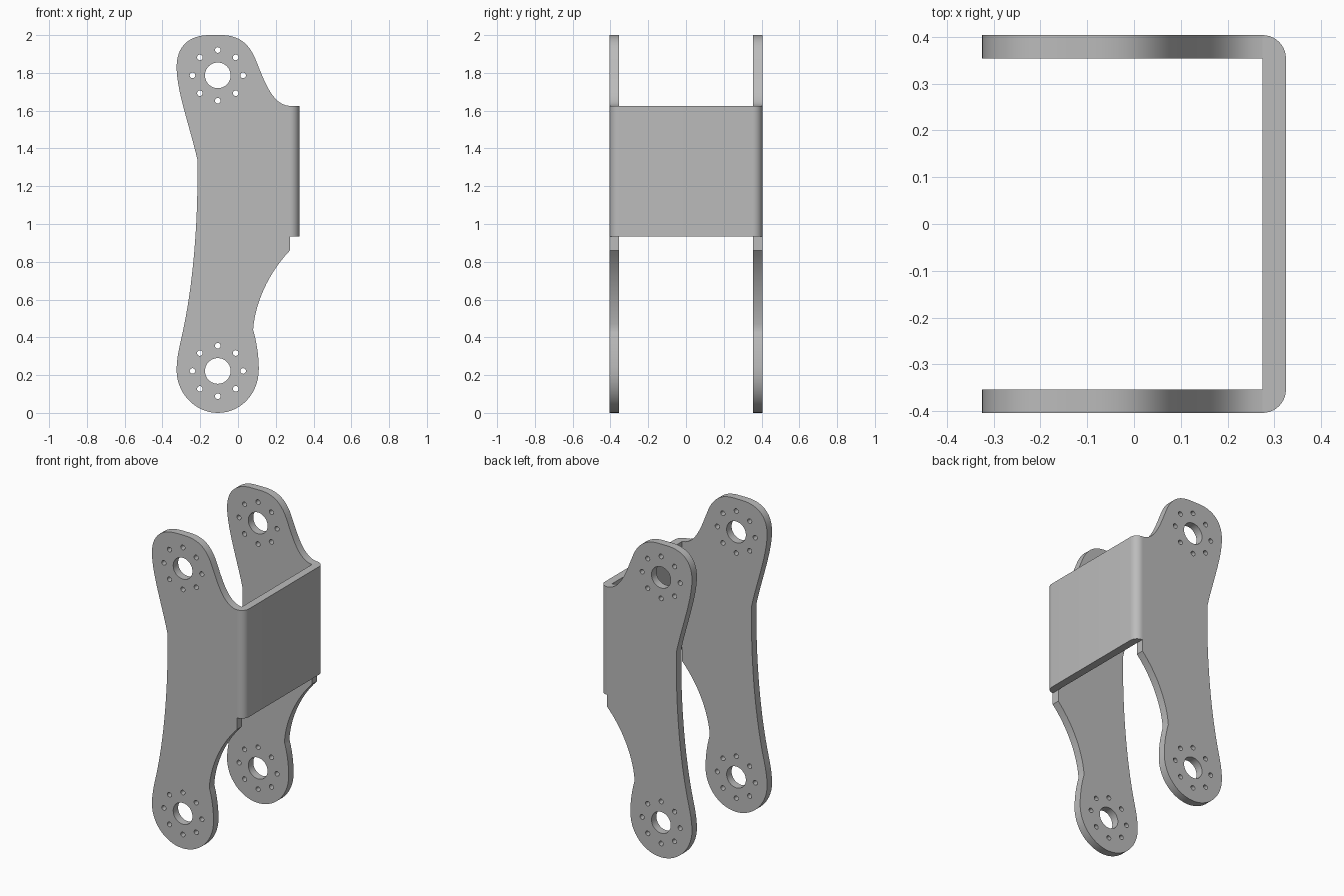
import bpy, bmesh, math

old = bpy.data.objects.get("Cube")
if old:
    bpy.data.objects.remove(old, do_unlink=True)

grey = bpy.data.materials.new("bracket grey")
grey.use_nodes = True
GREY = (0.5, 0.5, 0.5, 1)
grey.diffuse_color = GREY
grey.node_tree.nodes["Principled BSDF"].inputs["Base Color"].default_value = GREY

HALF, THICK = 0.404, 0.05           # half width of the bracket, sheet thickness
INNER, OUTER = 0.275, 0.325         # web faces along x
WEB_LOW, WEB_HIGH = 0.935, 1.625
PIVOT_X, PIVOTS = -0.107, (0.222, 1.787)

# Side plate outline: start point, its outgoing handle, next point's incoming handle
OUTLINE = [
    ((PIVOT_X, 0), (-0.227, 0), (-0.325, 0.105)),
    ((-0.325, 0.225), (-0.325, 0.3), (-0.305, 0.37)),
    ((-0.29, 0.44), (-0.235, 0.7), (-0.21, 1.03)),
    ((-0.215, 1.34), (-0.25, 1.5), (-0.325, 1.7)),
    ((-0.325, 1.83), (-0.325, 1.95), (-0.25, 2)),
    ((-0.15, 2), (-0.13, 2), (-0.11, 2)),
    ((-0.09, 2), (0, 2), (0.05, 1.96)),
    ((0.085, 1.89), (0.13, 1.79), (0.17, 1.63)),
    ((INNER, WEB_HIGH), (INNER, 1.4), (INNER, 1.1)),
    ((INNER, 0.86), (0.16, 0.74), (0.09, 0.58)),
    ((0.08, 0.44), (0.1, 0.37), (0.11, 0.3)),
    ((0.11, 0.23), (0.11, 0.1), (0.013, 0)),
]


def finish(obj):
    obj.data.materials.clear()
    obj.data.materials.append(grey)
    bpy.ops.object.select_all(action='DESELECT')
    obj.select_set(True)
    bpy.context.view_layer.objects.active = obj
    bpy.ops.object.shade_smooth_by_angle(angle=math.radians(25))


def add_hole(curve, x, z, radius, sides):
    spline = curve.splines.new('POLY')
    spline.points.add(sides - 1)
    spline.use_cyclic_u = True
    for i, p in enumerate(spline.points):
        a = math.tau * i / sides
        p.co = (x + radius * math.cos(a), z + radius * math.sin(a), 0, 1)


def side_plate(name, y):
    curve = bpy.data.curves.new(name, 'CURVE')
    curve.dimensions = '2D'
    curve.fill_mode = 'BOTH'
    curve.extrude = THICK / 2
    curve.resolution_u = 14
    spline = curve.splines.new('BEZIER')
    spline.bezier_points.add(len(OUTLINE) - 1)
    spline.use_cyclic_u = True
    for i, p in enumerate(spline.bezier_points):
        p.handle_left_type = p.handle_right_type = 'FREE'
        p.co = (*OUTLINE[i][0], 0)
        p.handle_right = (*OUTLINE[i][1], 0)
        p.handle_left = (*OUTLINE[i - 1][2], 0)
    # Pivot bores, each ringed by eight bolt holes
    for z in PIVOTS:
        add_hole(curve, PIVOT_X, z, 0.068, 40)
        for k in range(8):
            a = math.tau * k / 8
            add_hole(curve, PIVOT_X + 0.134 * math.cos(a), z + 0.134 * math.sin(a), 0.015, 16)
    obj = bpy.data.objects.new(name, curve)
    bpy.context.collection.objects.link(obj)
    obj.rotation_euler.x = math.pi / 2
    obj.location.y = y
    bpy.ops.object.select_all(action='DESELECT')
    obj.select_set(True)
    bpy.context.view_layer.objects.active = obj
    bpy.ops.object.convert(target='MESH')
    obj = bpy.context.object
    bm = bmesh.new()
    bm.from_mesh(obj.data)
    bmesh.ops.remove_doubles(bm, verts=bm.verts, dist=0.0001)
    bmesh.ops.recalc_face_normals(bm, faces=bm.faces)
    bm.to_mesh(obj.data)
    bm.free()
    finish(obj)


# Two matching side plates
side_plate("front_side_plate", -HALF + THICK / 2)
side_plate("back_side_plate", HALF - THICK / 2)

# Web joining the plates, with rounded outer bends
arc = [(INNER + THICK * math.sin(a), HALF - THICK + THICK * math.cos(a))
       for a in (math.pi / 2 * i / 10 for i in range(11))]
profile = arc + [(x, -y) for x, y in reversed(arc)]
bm = bmesh.new()
base = bm.faces.new([bm.verts.new((x, y, WEB_LOW)) for x, y in profile])
top = bmesh.ops.extrude_face_region(bm, geom=[base], use_keep_orig=True)
for v in (g for g in top["geom"] if isinstance(g, bmesh.types.BMVert)):
    v.co.z = WEB_HIGH
bmesh.ops.recalc_face_normals(bm, faces=bm.faces)
mesh = bpy.data.meshes.new("joining_web")
bm.to_mesh(mesh)
bm.free()
web = bpy.data.objects.new("joining_web", mesh)
bpy.context.collection.objects.link(web)
finish(web)
